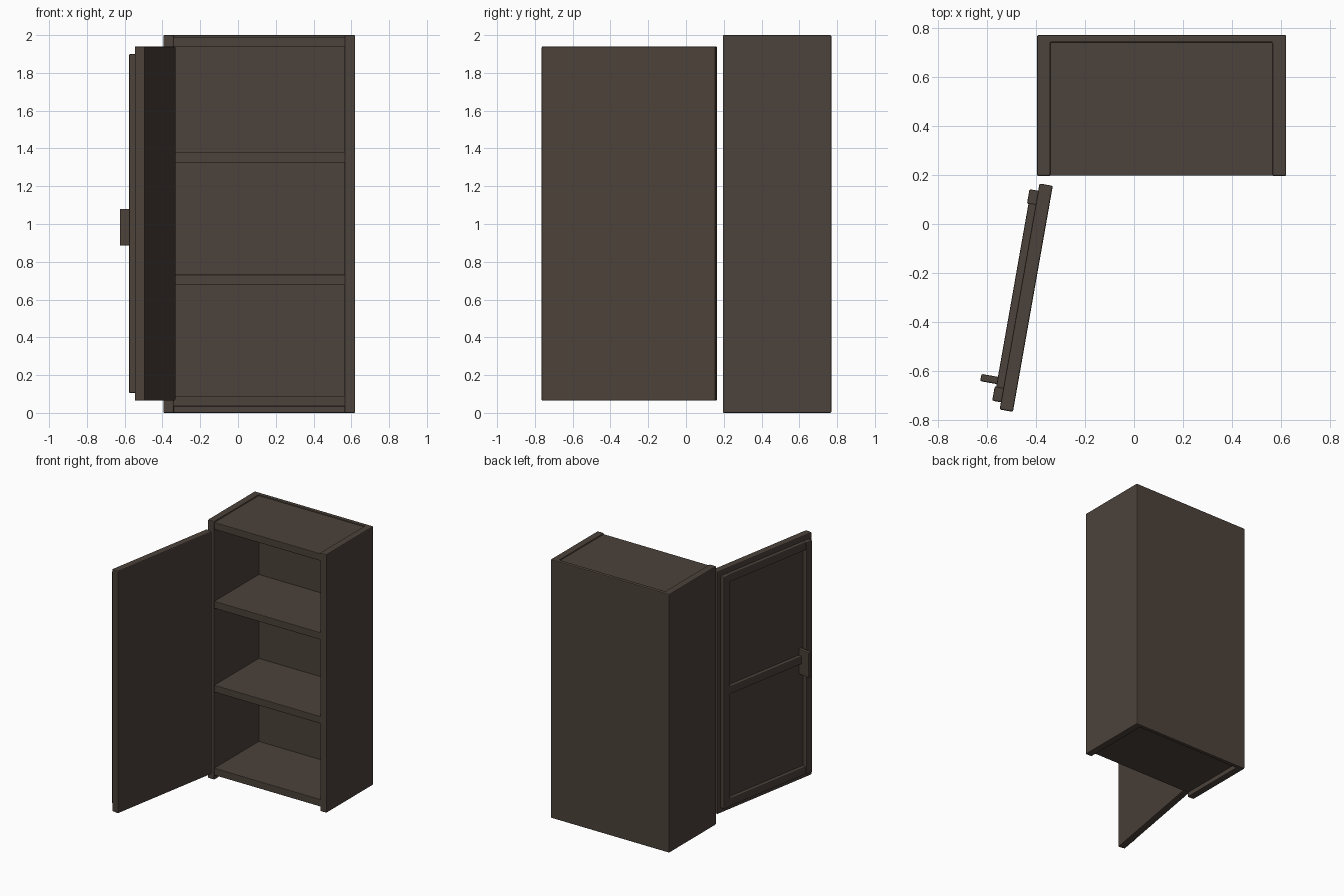
import bpy
import bmesh
from math import radians
from mathutils import Matrix

cube = bpy.data.objects.get("Cube")
if cube:
    bpy.data.objects.remove(cube, do_unlink=True)

wood = bpy.data.materials.new("dark_brown_wood")
wood.use_nodes = True
colour = (0.072, 0.054, 0.043, 1)
wood.diffuse_color = colour
wood.node_tree.nodes["Principled BSDF"].inputs["Base Color"].default_value = colour


def prism(name, outline, z0, z1, matrix=Matrix(), bevel=0.006):
    """Extrude a plan outline from z0 to z1 and soften its edges."""
    bm = bmesh.new()
    face = bm.faces.new([bm.verts.new((x, y, z0)) for x, y in outline])
    ext = bmesh.ops.extrude_face_region(bm, geom=[face])
    verts = [g for g in ext["geom"] if isinstance(g, bmesh.types.BMVert)]
    bmesh.ops.translate(bm, verts=verts, vec=(0, 0, z1 - z0))
    bmesh.ops.recalc_face_normals(bm, faces=bm.faces)
    mesh = bpy.data.meshes.new(name)
    bm.to_mesh(mesh)
    bm.free()
    mesh.materials.append(wood)
    obj = bpy.data.objects.new(name, mesh)
    obj.matrix_world = matrix
    bpy.context.collection.objects.link(obj)
    mod = obj.modifiers.new("soft_edges", "BEVEL")
    mod.width = bevel
    mod.segments = 2
    return obj


def box(name, x0, x1, y0, y1, z0, z1, **kw):
    return prism(name, [(x0, y0), (x1, y0), (x1, y1), (x0, y1)], z0, z1, **kw)


# Carcass: two sides and the back as one U-shaped shell
L, R, F, B, T = -0.395, 0.62, 0.195, 0.77, 0.055
IB = B - 0.03
prism("cabinet_sides_and_back",
      [(L, F), (L + T, F), (L + T, IB), (R - T, IB),
       (R - T, F), (R, F), (R, B), (L, B)], 0, 2)

# Horizontal boards between the sides
for name, z in (("bottom_board", 0.035), ("lower_shelf", 0.677),
                ("upper_shelf", 1.326), ("top_board", 1.936)):
    box(name, L + T - 0.003, R - T + 0.003, F + 0.002, IB + 0.003, z, z + T, bevel=0.003)

# Door, swung open; local -y runs from hinge to free edge, local -x is outward
door = Matrix.Translation((-0.385, 0.165, 0)) @ Matrix.Rotation(radians(-10), 4, "Z")
box("door_panel", 0, T, -0.935, 0, 0.065, 1.94, matrix=door)

# Raised frame on the outer face
for name, y in (("hinge_stile", -0.09), ("handle_stile", -0.905)):
    box(name, -0.036, 0.004, y, y + 0.06, 0.105, 1.9, matrix=door)
for name, z in (("bottom_rail", 0.105), ("middle_rail", 0.972), ("top_rail", 1.84)):
    box(name, -0.03, 0.004, -0.85, -0.085, z, z + 0.06, matrix=door)

# Handle
box("door_handle", -0.098, 0.004, -0.835, -0.805, 0.885, 1.08, matrix=door)
